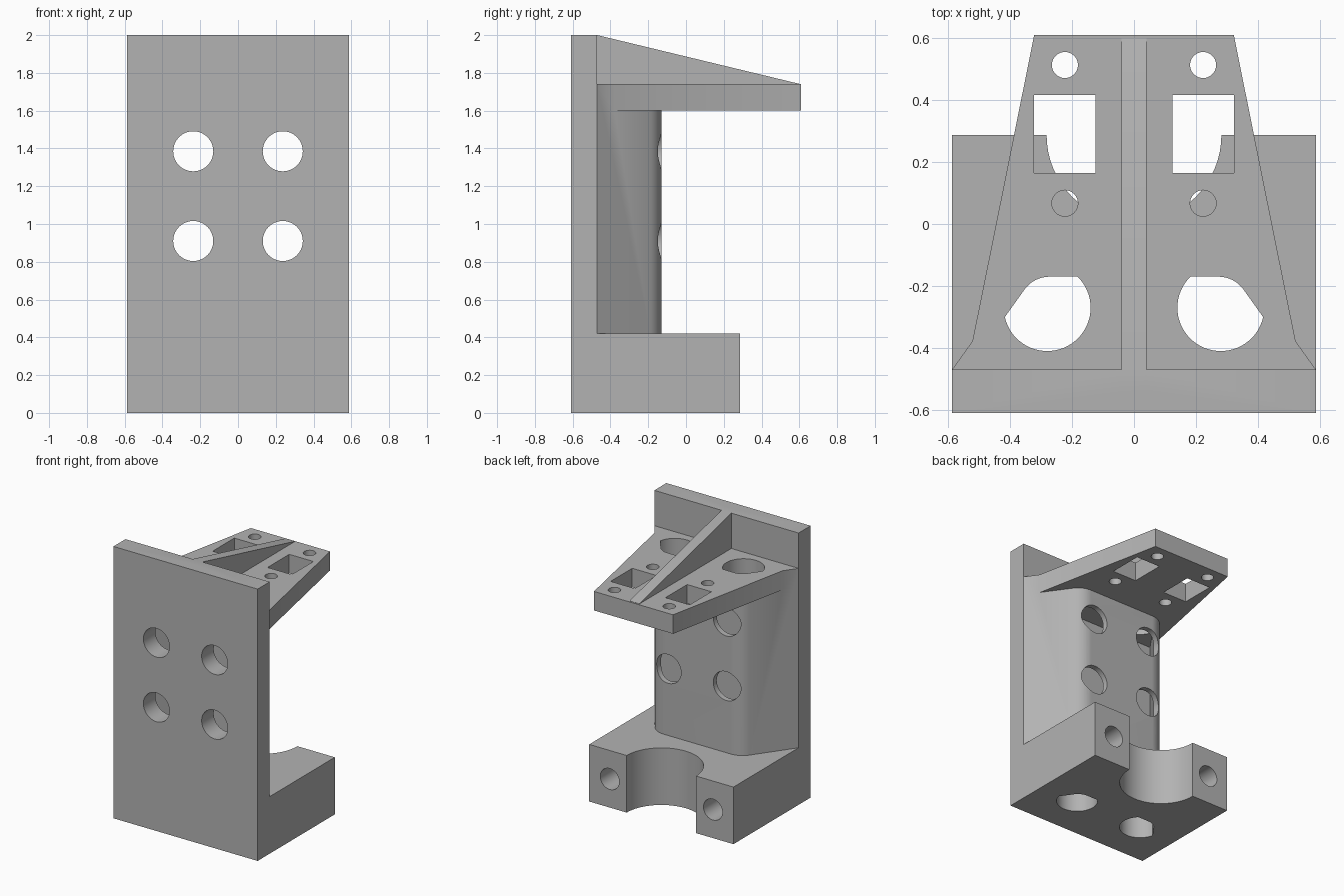
import bpy, bmesh, math
from mathutils import Matrix

if "Cube" in bpy.data.objects:
    bpy.data.objects.remove(bpy.data.objects["Cube"], do_unlink=True)

# One plain grey material
grey = bpy.data.materials.new("plain_grey")
grey.use_nodes = True
grey.diffuse_color = (0.45, 0.45, 0.45, 1)
grey.node_tree.nodes["Principled BSDF"].inputs["Base Color"].default_value = (0.45, 0.45, 0.45, 1)


def add_object(name, bm):
    bmesh.ops.recalc_face_normals(bm, faces=bm.faces)
    mesh = bpy.data.meshes.new(name)
    bm.to_mesh(mesh)
    bm.free()
    mesh.materials.append(grey)
    ob = bpy.data.objects.new(name, mesh)
    bpy.context.collection.objects.link(ob)
    return ob


def prism(name, outline, low, high, axis="z"):
    """Extrude a flat outline along z, or a (y, z) outline along x."""
    bm = bmesh.new()
    place = (lambda a, b: (a, b, low)) if axis == "z" else (lambda a, b: (low, a, b))
    face = bm.faces.new([bm.verts.new(place(a, b)) for a, b in outline])
    moved = bmesh.ops.extrude_face_region(bm, geom=[face])["geom"]
    d = high - low
    bmesh.ops.translate(bm, vec=(0, 0, d) if axis == "z" else (d, 0, 0),
                        verts=[v for v in moved if isinstance(v, bmesh.types.BMVert)])
    return add_object(name, bm)


def box(name, x, y, z):
    return prism(name, [(x[0], y[0]), (x[1], y[0]), (x[1], y[1]), (x[0], y[1])], *z)


def cylinder(name, center, radius, depth, along_y=False):
    bm = bmesh.new()
    turn = Matrix.Rotation(math.pi / 2, 4, "X") if along_y else Matrix()
    bmesh.ops.create_cone(bm, cap_ends=True, segments=64, radius1=radius, radius2=radius,
                          depth=depth, matrix=Matrix.Translation(center) @ turn)
    return add_object(name, bm)


def combine(target, tool, operation):
    """Apply a boolean and discard the tool."""
    mod = target.modifiers.new("cut", "BOOLEAN")
    mod.operation, mod.solver, mod.object = operation, "EXACT", tool
    graph = bpy.context.evaluated_depsgraph_get()
    result = bpy.data.meshes.new_from_object(target.evaluated_get(graph))
    target.modifiers.clear()
    target.data = result
    bpy.data.objects.remove(tool, do_unlink=True)


W, PLATE_Y, FRONT, BASE_Y, BASE_Z = 0.587, -0.47, -0.61, 0.287, 0.42
SHELF_Z = (1.6, 1.74)


def wall_outline(x0, y0, y_back, radius):
    """Slanted sides and rounded corners of the hollow column."""
    slope = 1.4
    start = math.atan2(1, slope)
    corner = x0 - (y_back - PLATE_Y) / slope
    cx = corner - radius * math.tan((math.pi / 2 - start) / 2)
    half = [(x0, y0)] + ([(x0, PLATE_Y)] if y0 < PLATE_Y else [])
    for i in range(13):
        a = start + (math.pi / 2 - start) * i / 12
        half.append((cx + radius * math.cos(a), y_back - radius + radius * math.sin(a)))
    return half + [(-x, y) for x, y in reversed(half)]


outer = wall_outline(W, -0.52, -0.13, 0.14)
inner = wall_outline(0.538, PLATE_Y, -0.17, 0.1)

# Solid parts joined into one casting
bracket = box("mounting_bracket", (-W, W), (FRONT, PLATE_Y), (0, 2))
parts = [
    box("base_block", (-W, W), (-0.54, BASE_Y), (0, BASE_Z)),
    prism("column", outer, 0.3, SHELF_Z[1]),
    prism("shelf", [(-0.55, -0.52), (0.55, -0.52), (0.322, 0.61), (-0.322, 0.61)], *SHELF_Z),
    prism("center_rib", [(-0.54, 1.65), (0.6, 1.65), (0.6, 1.742), (PLATE_Y, 2), (-0.54, 2)],
          -0.04, 0.04, "x"),
]
for part in parts:
    combine(bracket, part, "UNION")

# Column cavity and the round saddle in the base
cutters = [prism("cavity", inner, BASE_Z, SHELF_Z[0]),
           cylinder("saddle", (0, BASE_Y, 0.2), 0.282, 1)]

for side in (-1, 1):
    # Vertical access hole, kept inside the column walls
    access = cylinder("access_hole", (side * 0.28, -0.27, 0.9), 0.14, 2.2)
    combine(access, prism("limit", inner, -0.1, 1.95), "INTERSECT")
    cutters.append(access)
    # Shelf window and screw holes
    cutters.append(box("window", sorted((side * 0.125, side * 0.322)), (0.165, 0.417), (1.5, 1.9)))
    for y in (0.067, 0.513):
        cutters.append(cylinder("shelf_hole", (side * 0.223, y, 1.7), 0.042, 0.4))
    # Blind bolt holes in the base prongs
    cutters.append(cylinder("bolt_hole", (side * 0.42, BASE_Y - 0.1, 0.21), 0.077, 0.4, True))
    # Four holes through plate and column
    for z in (0.91, 1.385):
        cutters.append(cylinder("plate_hole", (side * 0.237, -0.35, z), 0.106, 0.8, True))

for cutter in cutters:
    combine(bracket, cutter, "DIFFERENCE")

# Smooth curved walls, sharp edges
bpy.ops.object.select_all(action="DESELECT")
bracket.select_set(True)
bpy.context.view_layer.objects.active = bracket
bpy.ops.object.shade_smooth_by_angle(angle=math.radians(25))
